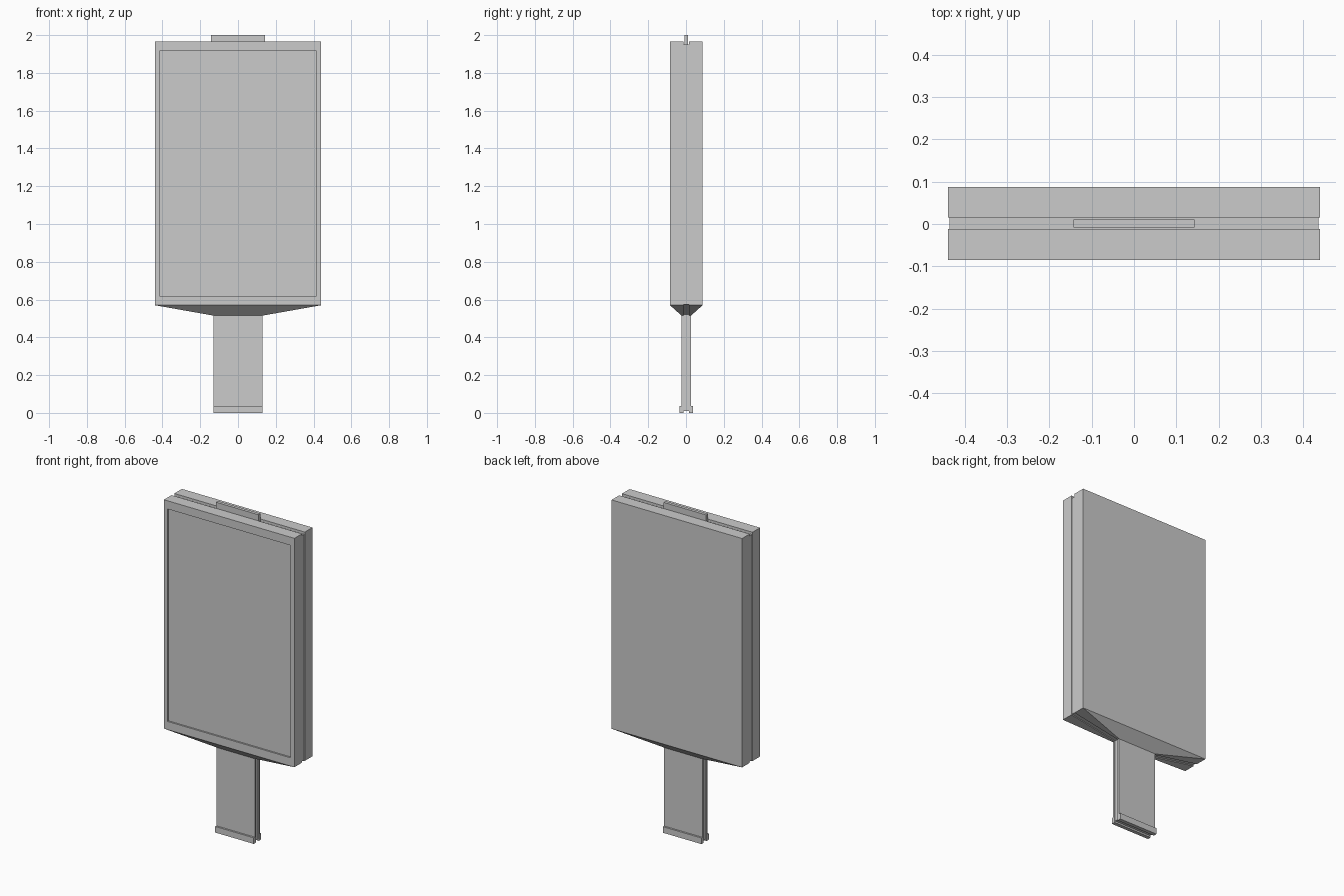
import bpy, bmesh

if "Cube" in bpy.data.objects:
    bpy.data.objects.remove(bpy.data.objects["Cube"])

CY = 0.0015            # shared mid-plane of the sign
GAP = 0.0135           # half thickness of the recessed core


def finish(name, bm):
    bmesh.ops.recalc_face_normals(bm, faces=bm.faces)
    mesh = bpy.data.meshes.new(name)
    bm.to_mesh(mesh)
    bm.free()
    obj = bpy.data.objects.new(name, mesh)
    bpy.context.collection.objects.link(obj)
    return obj


def loft(sections):
    """Stack rectangles (half width, y0, y1, z) into a closed solid."""
    bm = bmesh.new()
    rings = [[bm.verts.new(p) for p in ((-w, y0, z), (w, y0, z), (w, y1, z), (-w, y1, z))]
             for w, y0, y1, z in sections]
    bm.faces.new(rings[0])
    bm.faces.new(rings[-1])
    for a, b in zip(rings, rings[1:]):
        for i in range(4):
            j = (i + 1) % 4
            bm.faces.new((a[i], a[j], b[j], b[i]))
    return bm


def recess_front(bm, half_w, z0, z1, depth):
    """Sink a framed poster area into the large front face."""
    bm.normal_update()
    bmesh.ops.recalc_face_normals(bm, faces=bm.faces)
    face = max((f for f in bm.faces if f.normal.y < -0.9), key=lambda f: f.calc_area())
    bmesh.ops.inset_region(bm, faces=[face], thickness=0.02)
    for step in range(2):
        mid = face.calc_center_median()
        for v in face.verts:
            if step == 0:
                v.co.x = half_w if v.co.x > mid.x else -half_w
                v.co.z = z1 if v.co.z > mid.z else z0
            else:
                v.co.y += depth
        if step == 0:
            bmesh.ops.inset_region(bm, faces=[face], thickness=0.0)


for label, s in (("front", -1), ("back", 1)):
    inner, thin, foot, outer = (CY + s * d for d in (GAP, 0.025, 0.036, 0.0865))

    # Display cabinet half with tapered underside
    panel = loft([(0.13, inner, thin, 0.515), (0.44, inner, outer, 0.57),
                  (0.44, inner, outer, 1.965)])
    if s < 0:
        recess_front(panel, 0.415, 0.62, 1.915, 0.01)
    finish(label + "_panel", panel)

    # Post plate and thicker foot
    finish(label + "_post_plate", loft([(0.13, inner, foot, 0.0), (0.13, inner, foot, 0.037),
                                        (0.13, inner, thin, 0.037), (0.13, inner, thin, 0.515)]))

# Recessed core joining both halves
a, b = CY - GAP, CY + GAP
finish("core", loft([(0.125, a, b, 0.01), (0.125, a, b, 0.52),
                     (0.436, a, b, 0.575), (0.436, a, b, 1.95)]))

# Tab on top
finish("top_tab", loft([(0.143, -0.008, 0.011, 1.945), (0.143, -0.008, 0.011, 2.0)]))
